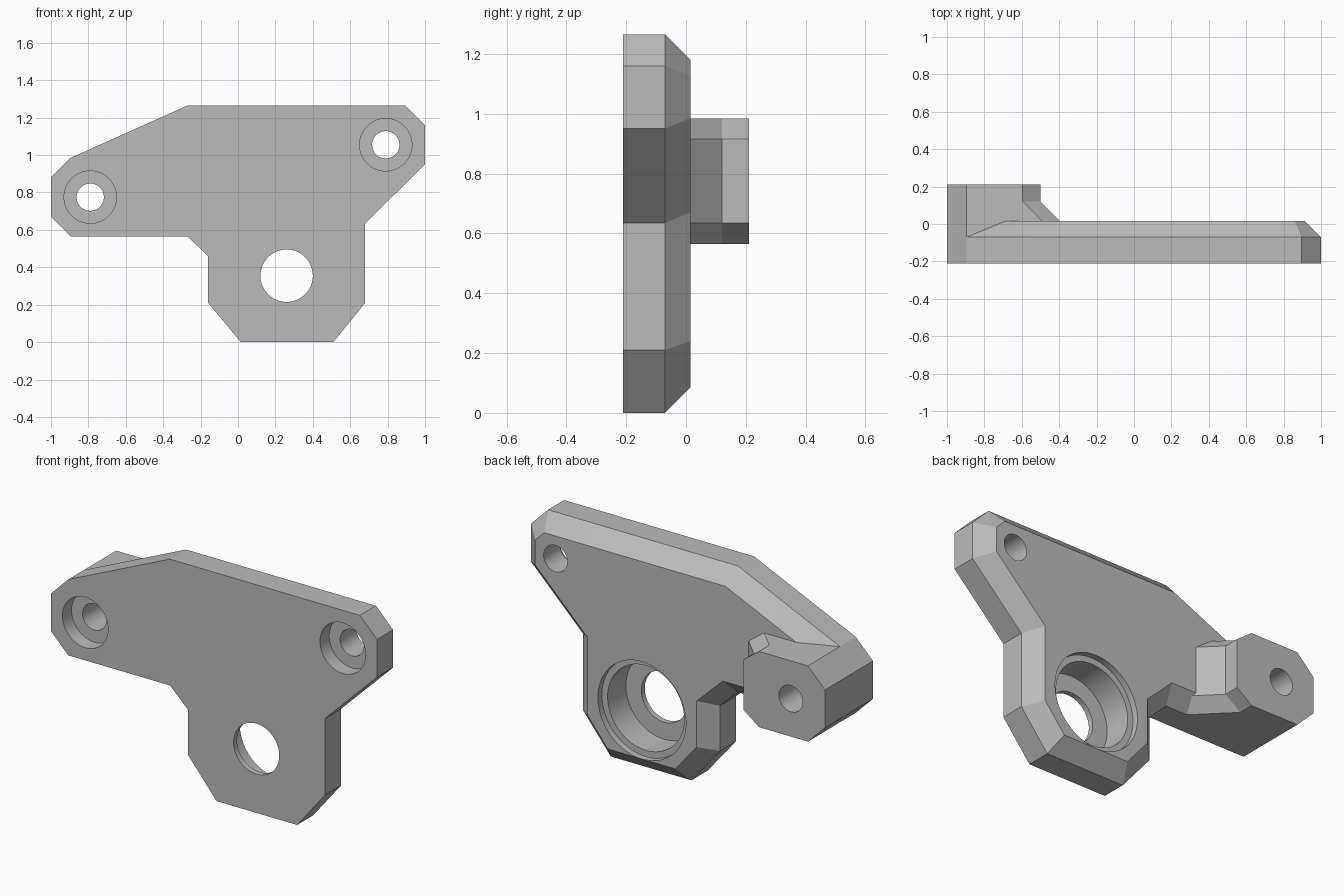
import bpy
import bmesh
import math
from mathutils import Vector

if "Cube" in bpy.data.objects:
    bpy.data.objects.remove(bpy.data.objects["Cube"], do_unlink=True)

# Single plain grey
grey = bpy.data.materials.new("plain_grey")
GREY = (0.5, 0.5, 0.5, 1)
grey.use_nodes = True
grey.diffuse_color = GREY
grey.node_tree.nodes["Principled BSDF"].inputs["Base Color"].default_value = GREY

FRONT, SHOULDER, BACK, LUG_BACK = -0.21, -0.07, 0.015, 0.21
BEVEL = 0.085


def loft(name, rings):
    """Skin a list of (y, [(x, z), ...]) rings and cap both ends."""
    bm = bmesh.new()
    loops = [[bm.verts.new((x, y, z)) for x, z in pts] for y, pts in rings]
    for a, b in zip(loops, loops[1:]):
        for i in range(len(a)):
            j = (i + 1) % len(a)
            bm.faces.new((a[i], a[j], b[j], b[i]))
    bm.faces.new(loops[0])
    bm.faces.new(loops[-1])
    bmesh.ops.recalc_face_normals(bm, faces=bm.faces)
    mesh = bpy.data.meshes.new(name)
    bm.to_mesh(mesh)
    bm.free()
    mesh.materials.append(grey)
    obj = bpy.data.objects.new(name, mesh)
    bpy.context.collection.objects.link(obj)
    return obj


def inset(points, dist):
    """Mitred inward offset of a counter-clockwise outline."""
    result = []
    for i, p in enumerate(points):
        here = Vector(p)
        d1 = (here - Vector(points[i - 1])).normalized()
        d2 = (Vector(points[(i + 1) % len(points)]) - here).normalized()
        n1, n2 = Vector((-d1.y, d1.x)), Vector((-d2.y, d2.x))
        result.append(tuple(here + (n1 + n2) * dist / (1 + n1.dot(n2))))
    return result


def circle(cx, cz, r, n=64):
    return [(cx + r * math.cos(math.tau * i / n), cz + r * math.sin(math.tau * i / n))
            for i in range(n)]


def stepped_cutter(name, cx, cz, steps):
    """Stepped round cutter from (y, radius) pairs."""
    cutter = loft(name, [(y, circle(cx, cz, r)) for y, r in steps])
    cutter.hide_render = True
    cutter.hide_viewport = True
    return cutter


def cut(obj, cutters):
    bpy.context.view_layer.objects.active = obj
    for c in cutters:
        mod = obj.modifiers.new(c.name, "BOOLEAN")
        mod.operation = "DIFFERENCE"
        mod.solver = "EXACT"
        mod.object = c
        bpy.ops.object.modifier_apply(modifier=mod.name)


# Bracket plate with a bevelled back rim
outline = [(-1, 0.67), (-0.895, 0.565), (-0.27, 0.565), (-0.16, 0.46), (-0.16, 0.21),
           (0.015, 0), (0.51, 0), (0.68, 0.21), (0.68, 0.635), (1, 0.95),
           (1, 1.16), (0.895, 1.265), (-0.27, 1.265), (-0.895, 0.985), (-1, 0.88)]
plate = loft("bracket_plate", [(FRONT, outline), (SHOULDER, outline),
                               (BACK, inset(outline, BEVEL))])


# Mounting lug, flaring sideways where it meets the plate
def lug_ring(flare):
    right = [(-0.595, 0.565), (-0.5, 0.635), (-0.5, 0.915), (-0.595, 0.985)]
    return ([(-1, 0.67), (-0.895, 0.565)] + [(x + flare, z) for x, z in right]
            + [(-0.895, 0.985), (-1, 0.88)])


lug = loft("mounting_lug", [(SHOULDER, lug_ring(0.19)), (0.12, lug_ring(0)),
                            (LUG_BACK, lug_ring(0))])

# Counterbored screw holes and the stepped bearing seat
screw_steps = [(-0.3, 0.14), (-0.13, 0.14), (-0.13, 0.073), (0.3, 0.073)]
right_screw = stepped_cutter("right_screw_cutter", -0.79, 0.775, screw_steps)
left_screw = stepped_cutter("left_screw_cutter", 0.79, 1.055, screw_steps)
bearing = stepped_cutter("bearing_seat_cutter", 0.26, 0.355,
                         [(-0.3, 0.14), (-0.18, 0.14), (-0.18, 0.235),
                          (-0.02, 0.235), (-0.02, 0.27), (0.1, 0.27)])
cut(plate, [right_screw, left_screw, bearing])
cut(lug, [right_screw])

for c in (right_screw, left_screw, bearing):
    bpy.data.objects.remove(c, do_unlink=True)

# Smooth bores, crisp edges
for obj in (plate, lug):
    bpy.ops.object.select_all(action="DESELECT")
    obj.select_set(True)
    bpy.context.view_layer.objects.active = obj
    bpy.ops.object.shade_smooth_by_angle(angle=math.radians(20))
